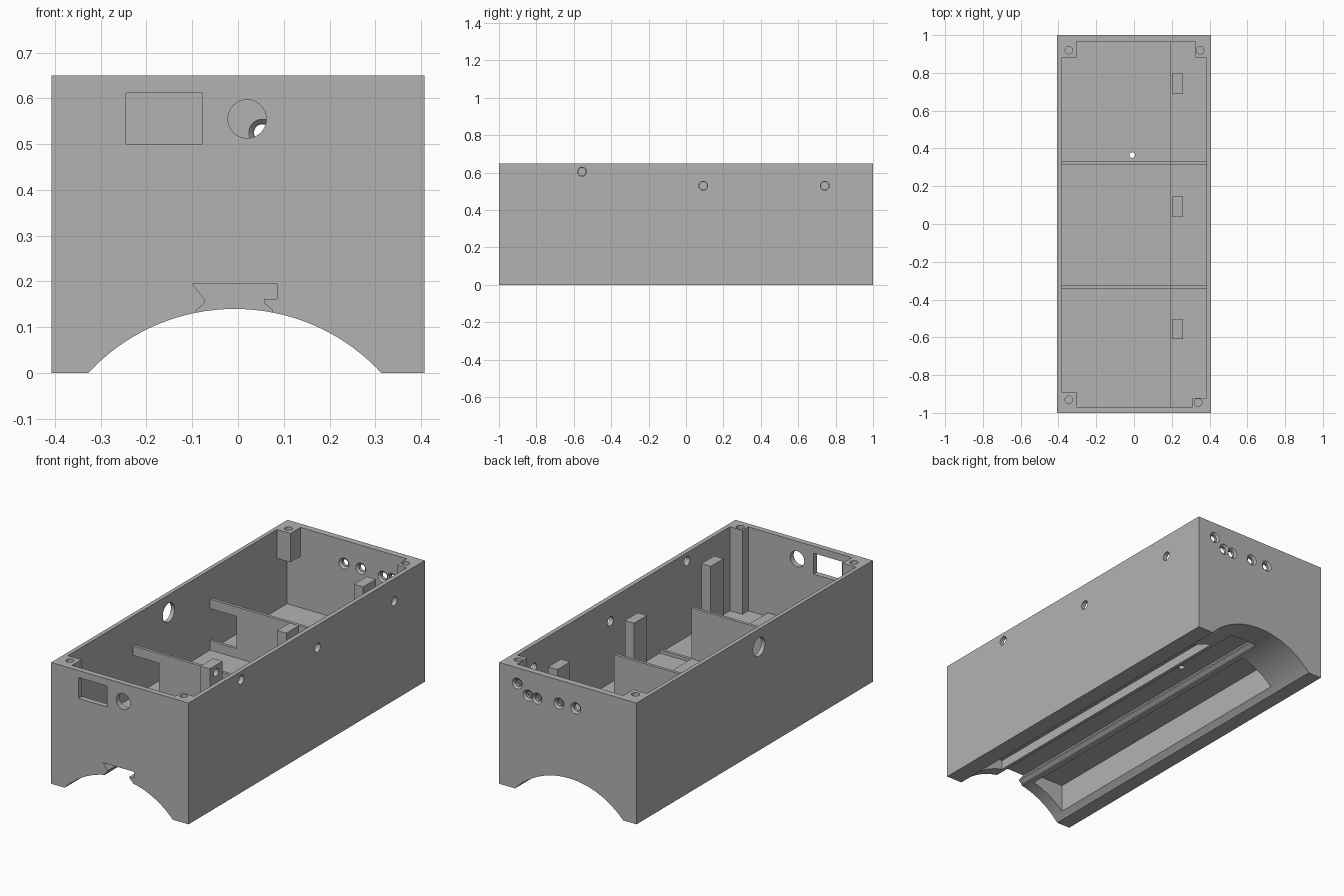
import bpy, bmesh, math
from mathutils import Matrix, Vector

if "Cube" in bpy.data.objects:
    bpy.data.objects.remove(bpy.data.objects["Cube"], do_unlink=True)

grey = bpy.data.materials.new("plain grey")
grey.use_nodes = True
grey.diffuse_color = (0.45, 0.45, 0.45, 1)
grey.node_tree.nodes["Principled BSDF"].inputs["Base Color"].default_value = grey.diffuse_color


def finish(name, bm):
    bmesh.ops.recalc_face_normals(bm, faces=bm.faces)
    mesh = bpy.data.meshes.new(name)
    bm.to_mesh(mesh)
    bm.free()
    mesh.materials.append(grey)
    ob = bpy.data.objects.new(name, mesh)
    bpy.context.collection.objects.link(ob)
    return ob


def box(name, x, y, z):
    """Box from (low, high) pairs."""
    bm = bmesh.new()
    bmesh.ops.create_cube(bm, size=1)
    for v in bm.verts:
        v.co = [(r[0] + r[1]) / 2 + c * (r[1] - r[0]) for c, r in zip(v.co, (x, y, z))]
    return finish(name, bm)


def rod(name, centre, axis, length, r1, r2=None, segments=32):
    """Cylinder or cone along an axis; r1 is at the negative end."""
    bm = bmesh.new()
    turn = Vector((0, 0, 1)).rotation_difference(Vector(axis)).to_matrix().to_4x4()
    bmesh.ops.create_cone(bm, cap_ends=True, segments=segments, radius1=r1,
                          radius2=r1 if r2 is None else r2, depth=length,
                          matrix=Matrix.Translation(centre) @ turn)
    return finish(name, bm)


def prism(name, profile, y0, y1):
    """Extrude an x-z profile along y."""
    bm = bmesh.new()
    face = bm.faces.new([bm.verts.new((x, y0, z)) for x, z in profile])
    ext = bmesh.ops.extrude_face_region(bm, geom=[face])["geom"]
    bmesh.ops.translate(bm, vec=(0, y1 - y0, 0),
                        verts=[g for g in ext if isinstance(g, bmesh.types.BMVert)])
    return finish(name, bm)


def cut(target, cutter):
    cutter.hide_render = True
    bpy.context.view_layer.objects.active = target
    mod = target.modifiers.new("cut", "BOOLEAN")
    mod.operation = "DIFFERENCE"
    mod.solver = "EXACT"
    mod.object = cutter
    bpy.ops.object.modifier_apply(modifier=mod.name)
    bpy.data.objects.remove(cutter, do_unlink=True)


X, Y, Z = (1, 0, 0), (0, 1, 0), (0, 0, 1)
LEFT, RIGHT, FRONT, BACK = -0.385, 0.383, -0.97, 0.965
TOP, FLOOR, STEP = 0.65, 0.22, 0.195

# Open-topped body with a slightly lower floor strip along one side
body = box("body", (-0.407, 0.407), (-1, 1), (0, TOP))
cut(body, box("cavity", (LEFT, RIGHT), (FRONT, BACK), (FLOOR, 0.8)))
cut(body, box("side_channel", (STEP, RIGHT), (FRONT, BACK), (0.2, 0.7)))

# Round saddle underneath, with relief pockets either side
cut(body, rod("saddle", (-0.007, 0, -0.296), Y, 3, 0.436, segments=128))
for side in (-1, 1):
    a, b = sorted((-0.007 + side * 0.106, -0.007 + side * 0.293))
    cut(body, box("pocket", (a, b), (-0.93, 0.73), (-0.1, 0.177)))

# Dovetail slot, open at the front
slot = [(-0.1, 0.195), (-0.072, 0.16), (-0.072, 0.153), (-0.09, 0.138), (-0.09, 0.1),
        (0.075, 0.1), (0.075, 0.138), (0.057, 0.153), (0.057, 0.162),
        (0.085, 0.162), (0.085, 0.195)]
cut(body, prism("dovetail", slot, -1.1, 0.86))
cut(body, rod("floor_hole", (-0.01, 0.365, 0.2), Z, 0.3, 0.015))

# Front window and round opening, side openings
cut(body, box("window", (-0.245, -0.077), (-1.1, -0.9), (0.5, 0.612)))
cut(body, rod("front_hole", (0.02, -1, 0.555), Y, 0.2, 0.042))
cut(body, rod("side_hole", (-0.4, -0.037, 0.555), X, 0.1, 0.05))

# Back wall holes, countersunk from both faces
for x, z in [(0.30, 0.566), (0.236, 0.519), (0.183, 0.517), (0.053, 0.525), (-0.047, 0.526)]:
    cut(body, rod("back_hole", (x, 1, z), Y, 0.2, 0.018))
    cut(body, rod("outer_sink", (x, 0.998, z), Y, 0.016, 0.02, 0.035))
    cut(body, rod("inner_sink", (x, 0.967, z), Y, 0.016, 0.035, 0.02))

# Mounting posts, each in line with a screw hole through the side wall
for i, (y, z, top) in enumerate([(-0.556, 0.605, 0.645), (0.092, 0.53, 0.588),
                                 (0.742, 0.53, 0.588)]):
    cut(body, rod("wall_hole", (0.4, y, z), X, 0.1, 0.024))
    post = box(f"mounting_post_{i + 1}", (0.205, 0.26), (y - 0.054, y + 0.054), (0.19, top))
    cut(post, rod("post_hole", (0.26, y, z), X, 0.07, 0.02))

# Partitions with a cable window by the wall and a low end by the posts
for name, y in (("front_partition", -0.333), ("back_partition", 0.322)):
    wall = box(name, (LEFT, STEP), (y - 0.008, y + 0.008), (FLOOR - 0.01, 0.493))
    cut(wall, box("cable_window", (-0.5, -0.23), (y - 0.1, y + 0.1), (0.27, 0.442)))
    box(name + "_low_end", (STEP, RIGHT), (y - 0.008, y + 0.008), (0.19, 0.217))

# Corner screw blocks; the front one on the post side reaches the floor
corners = [
    ("back_corner_block_a", (LEFT, -0.305), (0.88, BACK), 0.495, (-0.345, 0.92)),
    ("back_corner_block_b", (0.325, RIGHT), (0.88, BACK), 0.495, (0.35, 0.92)),
    ("front_corner_block_a", (LEFT, -0.305), (FRONT, -0.89), 0.495, (-0.345, -0.93)),
    ("front_corner_column", (0.31, RIGHT), (FRONT, -0.92), 0.19, (0.34, -0.945)),
]
for name, x, y, base, (hx, hy) in corners:
    block = box(name, x, y, (base, TOP))
    cut(block, rod("screw_hole", (hx, hy, TOP), Z, 0.2, 0.02))

# Smooth the saddle while keeping edges crisp
bpy.ops.object.select_all(action="DESELECT")
body.select_set(True)
bpy.context.view_layer.objects.active = body
bpy.ops.object.shade_smooth_by_angle(angle=math.radians(20))
